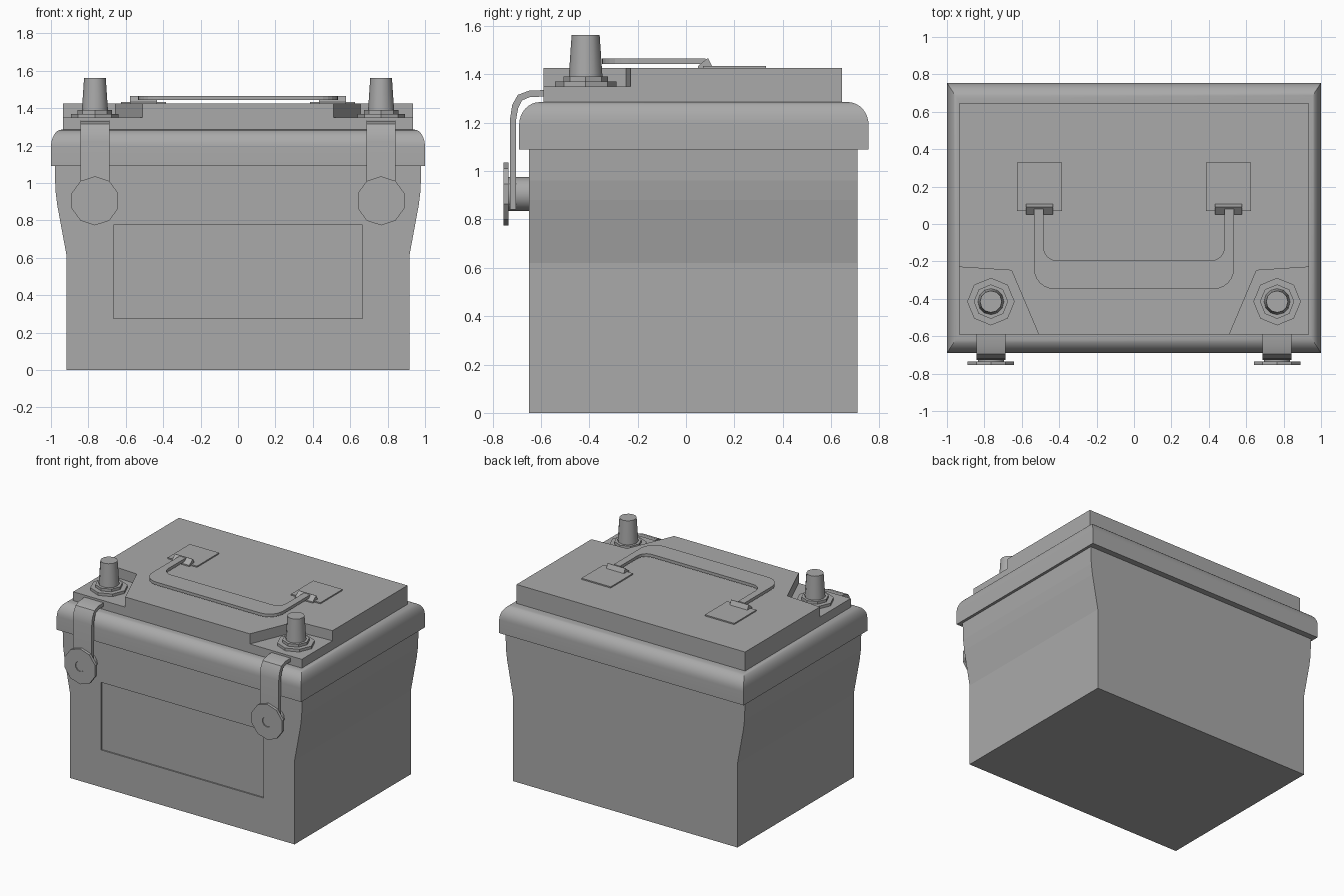
import bpy, math

old = bpy.data.objects.get("Cube")
if old:
    bpy.data.objects.remove(old, do_unlink=True)

grey = bpy.data.materials.new("plain grey")
grey.use_nodes = True
grey.diffuse_color = (0.4, 0.4, 0.4, 1)
grey.node_tree.nodes["Principled BSDF"].inputs["Base Color"].default_value = (0.4, 0.4, 0.4, 1)


def finish(obj, smooth=False, mirror=False):
    bpy.ops.object.select_all(action='DESELECT')
    obj.select_set(True)
    bpy.context.view_layer.objects.active = obj
    bpy.ops.object.mode_set(mode='EDIT')
    bpy.ops.mesh.select_all(action='SELECT')
    bpy.ops.mesh.normals_make_consistent(inside=False)
    bpy.ops.object.mode_set(mode='OBJECT')
    if smooth:
        bpy.ops.object.shade_smooth_by_angle(angle=math.radians(32))
    if mirror:
        obj.modifiers.new("other_side", 'MIRROR')
    return obj


def loft(name, rings, **kw):
    """Closed solid through a list of equal-length rings of points."""
    n = len(rings[0])
    verts = [p for ring in rings for p in ring]
    faces = [tuple(range(n)), tuple(range(len(verts) - n, len(verts)))]
    for r in range(len(rings) - 1):
        for i in range(n):
            j = (i + 1) % n
            faces.append((r * n + i, r * n + j, r * n + n + j, r * n + n + i))
    mesh = bpy.data.meshes.new(name)
    mesh.from_pydata(verts, [], faces)
    mesh.materials.append(grey)
    obj = bpy.data.objects.new(name, mesh)
    bpy.context.collection.objects.link(obj)
    return finish(obj, **kw)


def prism(name, outline, axis, lo, hi, **kw):
    """Extrude a 2D outline along x, y or z."""
    place = {"x": lambda a, b, t: (t, a, b),
             "y": lambda a, b, t: (a, t, b),
             "z": lambda a, b, t: (a, b, t)}[axis]
    return loft(name, [[place(a, b, t) for a, b in outline] for t in (lo, hi)], **kw)


def rect(a0, a1, b0, b1):
    return [(a0, b0), (a1, b0), (a1, b1), (a0, b1)]


def turned(name, cx, cy, cz, steps, sides, axis="z", **kw):
    """Solid of revolution from (radius, offset) steps."""
    rings = []
    for radius, t in steps:
        ring = []
        for i in range(sides):
            a = math.tau * i / sides + math.pi / 2
            u, v = radius * math.cos(a), radius * math.sin(a)
            ring.append((cx + u, cy + v, cz + t) if axis == "z" else (cx + u, cy + t, cz + v))
        rings.append(ring)
    return loft(name, rings, **kw)


def cut(obj, cutter):
    mod = obj.modifiers.new("cut", 'BOOLEAN')
    mod.operation, mod.solver, mod.object = 'DIFFERENCE', 'EXACT', cutter
    bpy.context.view_layer.objects.active = obj
    bpy.ops.object.modifier_apply(modifier=mod.name)
    bpy.data.objects.remove(cutter, do_unlink=True)


# Case with flared sides and a recessed front panel
side = [(0.918, 0), (0.918, 0.62), (0.966, 0.88), (0.976, 0.96), (0.98, 1.1)]
case = prism("case", side + [(-x, z) for x, z in reversed(side)], "y", -0.65, 0.71)
cut(case, prism("panel_cutter", rect(-0.665, 0.665, 0.275, 0.775), "y", -0.7, -0.64))

# Rounded rim: each ring is (x inset, y inset, z)
rim = [(0, 0, 1.09)]
for i in range(9):
    a = math.pi / 2 * i / 8
    rim.append((0.055 * (1 - math.cos(a)), 0.085 * (1 - math.cos(a)), 1.19 + 0.095 * math.sin(a)))
rim.append((0.067, 0.106, 1.285))
loft("lid_rim", [[(x, y, z) for x, y in rect(dx - 1, 1 - dx, dy - 0.69, 0.755 - dy)]
                 for dx, dy, z in rim], smooth=True)

# Lid with sunken front corners
lid = prism("lid", rect(-0.935, 0.935, -0.59, 0.645), "z", 1.28, 1.425)
for s in (-1, 1):
    corner = [(s * 1.1, -0.23), (s * 0.935, -0.23), (s * 0.655, -0.248), (s * 0.51, -0.59),
              (s * 0.468, -0.69), (s * 1.1, -0.69)]
    cut(lid, prism("corner_cutter", corner, "z", 1.35, 1.6))

# Terminals
CX = 0.765
turned("terminal_base", CX, -0.415, 0, [(0.127, 1.345), (0.127, 1.37)], 8, mirror=True)
turned("terminal_collar", CX, -0.415, 0, [(0.092, 1.365), (0.092, 1.39)], 8, mirror=True)
turned("terminal_post", CX, -0.415, 0, [(0.07, 1.385), (0.058, 1.562)], 12, smooth=True, mirror=True)

# Front straps: a bent strip with an even thickness
outer = [(-0.58, 1.335), (-0.65, 1.332), (-0.695, 1.315), (-0.718, 1.275), (-0.727, 1.22), (-0.727, 0.84)]
inner = [(-0.58, 1.308), (-0.645, 1.306), (-0.678, 1.292), (-0.694, 1.26), (-0.702, 1.215), (-0.702, 0.84)]
prism("front_strap", outer + inner[::-1], "x", 0.688, 0.842, smooth=True, mirror=True)

# Side-post bolts with flat round heads
turned("bolt_shank", CX, 0, 0.905, [(0.07, -0.74), (0.07, -0.64)], 16, "y", smooth=True, mirror=True)
turned("bolt_head", CX, 0, 0.905,
       [(0.038, -0.748), (0.038, -0.755), (0.131, -0.755), (0.131, -0.734)], 10, "y", mirror=True)

# Carry handle: U-shaped flat strip
def u_half(x, y, r):
    pts = [(x, 0.08)]
    for i in range(7):
        a = math.pi / 2 * i / 6
        pts.append((x - r + r * math.cos(a), y + r - r * math.sin(a)))
    return pts


def u_shape(x, y, r):
    half = u_half(x, y, r)
    return half + [(-px, py) for px, py in reversed(half)]


prism("handle", u_shape(0.535, -0.348, 0.11) + u_shape(0.483, -0.195, 0.07)[::-1], "z", 1.443, 1.465)

# Hinge plates and clips
prism("hinge_plate", rect(0.385, 0.625, 0.07, 0.33), "z", 1.42, 1.434, mirror=True)
clip = [(0.112, 1.425), (0.092, 1.466), (0.088, 1.466), (0.05, 1.434), (0.05, 1.425)]
prism("hinge_clip", clip, "x", 0.433, 0.577, mirror=True)
